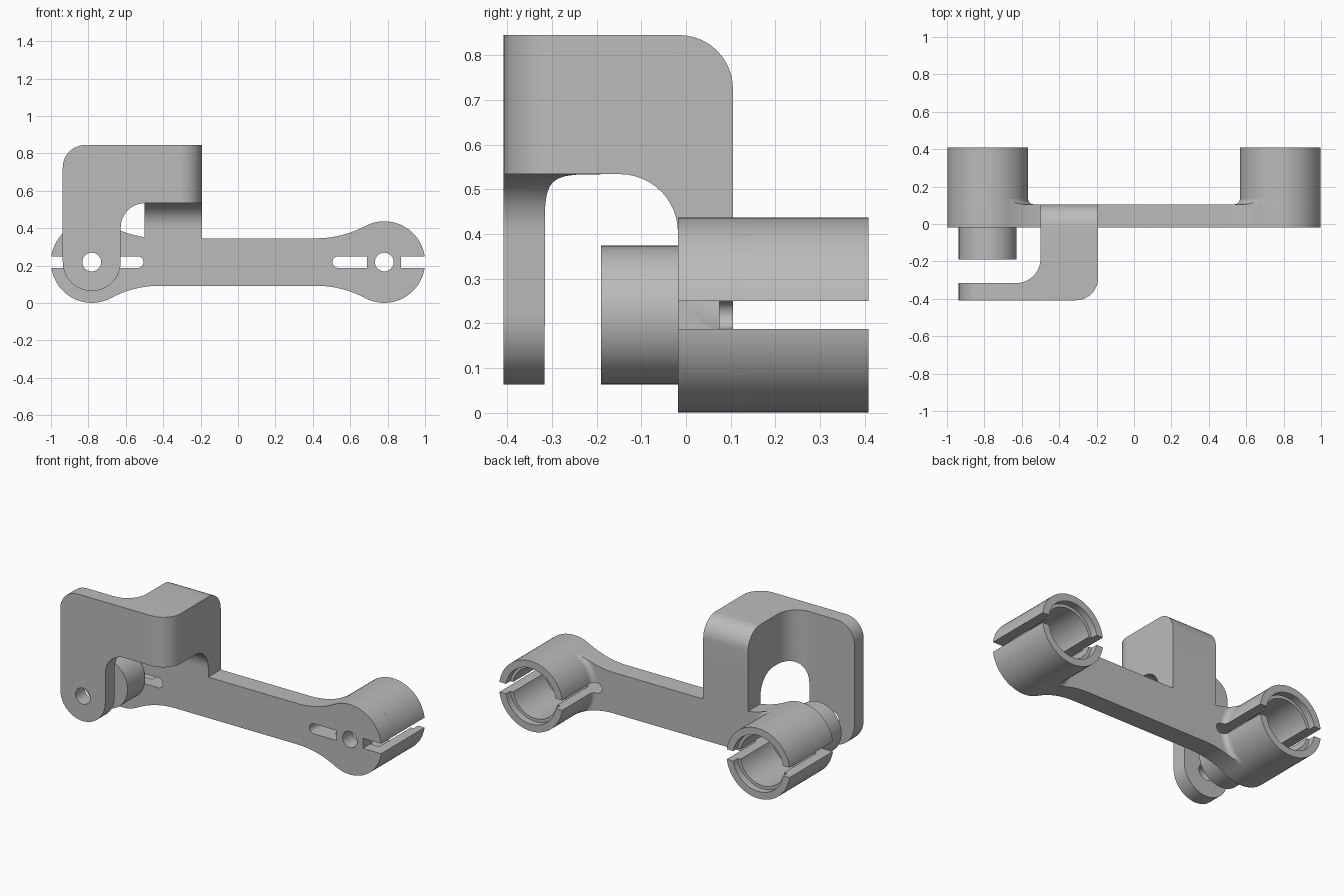
import bpy, bmesh, math
from mathutils import Vector

cube = bpy.data.objects.get("Cube")
if cube:
    bpy.data.objects.remove(cube, do_unlink=True)

grey = bpy.data.materials.new("plain grey")
grey.use_nodes = True
grey.diffuse_color = (0.5, 0.5, 0.5, 1)
grey.node_tree.nodes["Principled BSDF"].inputs["Base Color"].default_value = (0.5, 0.5, 0.5, 1)

CX, CZ, R = 0.782, 0.219, 0.218      # cup centre and radius
FRONT, BACK, END = -0.018, 0.105, 0.408
BORE, CORE, PIN = 0.155, 0.095, 0.05
SLIT = 0.031
HALF = 0.127                          # half height of the bar
cutters = []


def finish(name, bm):
    bmesh.ops.remove_doubles(bm, verts=bm.verts, dist=1e-5)
    bmesh.ops.recalc_face_normals(bm, faces=bm.faces)
    mesh = bpy.data.meshes.new(name)
    bm.to_mesh(mesh)
    bm.free()
    mesh.materials.append(grey)
    ob = bpy.data.objects.new(name, mesh)
    bpy.context.collection.objects.link(ob)
    return ob


def prism(name, pts, axis, lo, hi):
    """Extrude a flat outline along one axis."""
    place = {"x": lambda u, v, w: (w, u, v),
             "y": lambda u, v, w: (u, w, v),
             "z": lambda u, v, w: (u, v, w)}[axis]
    bm = bmesh.new()
    face = bm.faces.new([bm.verts.new(place(u, v, lo)) for u, v in pts])
    ext = bmesh.ops.extrude_face_region(bm, geom=[face])
    verts = [g for g in ext["geom"] if isinstance(g, bmesh.types.BMVert)]
    bmesh.ops.translate(bm, verts=verts, vec=Vector(place(0, 0, hi - lo)))
    return finish(name, bm)


def lathe(name, profile, cx):
    """Revolve a closed (radius, y) profile around a cup axis."""
    bm = bmesh.new()
    verts = [bm.verts.new((cx + r, y, CZ)) for r, y in profile]
    edges = [bm.edges.new((verts[i - 1], v)) for i, v in enumerate(verts)]
    bmesh.ops.spin(bm, geom=verts + edges, cent=(cx, 0, CZ), axis=(0, 1, 0),
                   angle=math.tau, steps=64)
    return finish(name, bm)


def circle(u, v, r, n=48):
    return [(u + r * math.cos(math.tau * i / n), v + r * math.sin(math.tau * i / n))
            for i in range(n)]


def rounded(corners, steps=12):
    """Outline whose right-angled corners (u, v, radius) are rounded."""
    out = []
    for i, (u, v, r) in enumerate(corners):
        if not r:
            out.append((u, v))
            continue
        p = Vector((u, v))
        a = (Vector(corners[i - 1][:2]) - p).normalized() * r
        b = (Vector(corners[(i + 1) % len(corners)][:2]) - p).normalized() * r
        for k in range(steps + 1):
            t = math.pi / 2 * k / steps
            out.append(tuple(p + a + b - a * math.sin(t) - b * math.cos(t)))
    return out


def boolean(ob, tool, op="DIFFERENCE"):
    mod = ob.modifiers.new("cut", "BOOLEAN")
    mod.operation, mod.solver, mod.object = op, "EXACT", tool
    bpy.context.view_layer.objects.active = ob
    bpy.ops.object.modifier_apply(modifier=mod.name)
    if tool not in cutters:
        tool.hide_render = True
        cutters.append(tool)


# Link outline: straight bar flowing by concave arcs into round ends
start = 0.42
dx = CX - start
sweep = (dx * dx + HALF * HALF - R * R) / (2 * (R - HALF))
lean = math.asin(dx / (sweep + R))
quarter = [(start + sweep * math.sin(lean * i / 10),
            HALF + sweep * (1 - math.cos(lean * i / 10))) for i in range(11)]
first = math.pi / 2 + lean
quarter += [(CX + R * math.cos(first * (1 - i / 24)),
             R * math.sin(first * (1 - i / 24))) for i in range(1, 25)]
right = quarter + [(u, -v) for u, v in reversed(quarter[:-1])]
outline = [(u, CZ + v) for u, v in right + [(-u, -v) for u, v in right]]

link = prism("link_plate", outline, "y", FRONT, BACK)
clip = prism("outline_clip", outline, "y", 0.05, 0.3)

for s, side in ((1, "left"), (-1, "right")):
    cx = s * CX

    # Cup wall with a stepped mouth
    cup = lathe(side + "_cup", [(R, BACK), (R, END), (0.174, END), (0.174, 0.365),
                                (BORE, 0.365), (BORE, BACK)], cx)

    # Small fillet where the cup meets the plate
    f = 0.03
    curve = [(R + f - f * math.sin(t), BACK + f - f * math.cos(t))
             for t in (math.pi / 2 * i / 6 for i in range(7))]
    fillet = lathe(side + "_cup_fillet", [(0.19, 0.09), (R + f, 0.09)] + curve
                   + [(0.19, BACK + f)], cx)
    boolean(fillet, clip, "INTERSECT")

    # Recess in the plate leaving a raised core, and the pin hole
    ring = lathe("ring_cutter", [(CORE, 0.055), (BORE, 0.055), (BORE, 0.2), (CORE, 0.2)], cx)
    seat = prism("seat_cutter", circle(cx, CZ, 0.13), "y", 0.075, 0.3)
    pin = prism("pin_cutter", circle(cx, CZ, PIN), "y", -0.6, 0.6)
    for tool in (ring, seat, pin):
        boolean(link, tool)

    # Slits on both sides of the core
    lo, hi = CZ - SLIT, CZ + SLIT
    inner = rounded([(s * 0.505, lo, SLIT * 0.999), (s * 0.69, lo, 0),
                     (s * 0.69, hi, 0), (s * 0.505, hi, SLIT * 0.999)])
    outer = [(s * 0.872, lo), (s * 1.1, lo), (s * 1.1, hi), (s * 0.872, hi)]
    for pts in (inner, outer):
        slit = prism("slit_cutter", pts, "y", -0.1, 0.6)
        for part in (link, cup, fillet):
            boolean(part, slit)

# Boss in front of the right cup (pin holds the last, right-hand cutter)
boss = prism("pivot_boss", circle(-CX, CZ, BORE, 64), "y", -0.19, FRONT)
boolean(boss, pin)

# Bracket: hanging arm shaped by its front, top and side outlines
L, IN, C0, C1 = -CX - BORE, -CX + BORE, -0.5, -0.192
TOP, UNDER, FACE = 0.845, 0.534, -0.408
bracket = prism("bracket_arm", rounded([
    (L, CZ - BORE, BORE * 0.999), (IN, CZ - BORE, BORE * 0.999), (IN, UNDER, 0.13),
    (0, UNDER, 0), (0, TOP, 0), (L, TOP, 0.12)]), "y", -0.6, 0.3)
plan = prism("plan_clip", rounded([
    (-1.2, FACE, 0), (C1, FACE, 0.12), (C1, BACK, 0), (C0, BACK, 0),
    (C0, -0.316, 0.13), (-1.2, -0.316, 0)]), "z", -0.2, 1.2)
side_clip = prism("side_clip", rounded([
    (-0.7, -0.2, 0), (BACK, -0.2, 0), (BACK, TOP, 0.12), (-0.7, TOP, 0)]), "x", -1.3, 0.2)
boolean(bracket, plan, "INTERSECT")
boolean(bracket, side_clip, "INTERSECT")

# Column joining the bracket to the plate
column = prism("column", rounded([
    (FRONT, 0.335, 0), (BACK, 0.335, 0), (BACK, 0.6, 0), (-0.2, 0.6, 0),
    (-0.2, UNDER, 0), (FRONT, UNDER, 0.13)]), "x", C0, C1)
boolean(bracket, column, "UNION")
boolean(bracket, pin)

for tool in cutters:
    bpy.data.objects.remove(tool, do_unlink=True)

# Smooth the round walls and keep the edges sharp
for ob in bpy.context.scene.objects:
    if ob.type == "MESH":
        bpy.ops.object.select_all(action="DESELECT")
        ob.select_set(True)
        bpy.context.view_layer.objects.active = ob
        bpy.ops.object.shade_smooth_by_angle(angle=math.radians(30))
